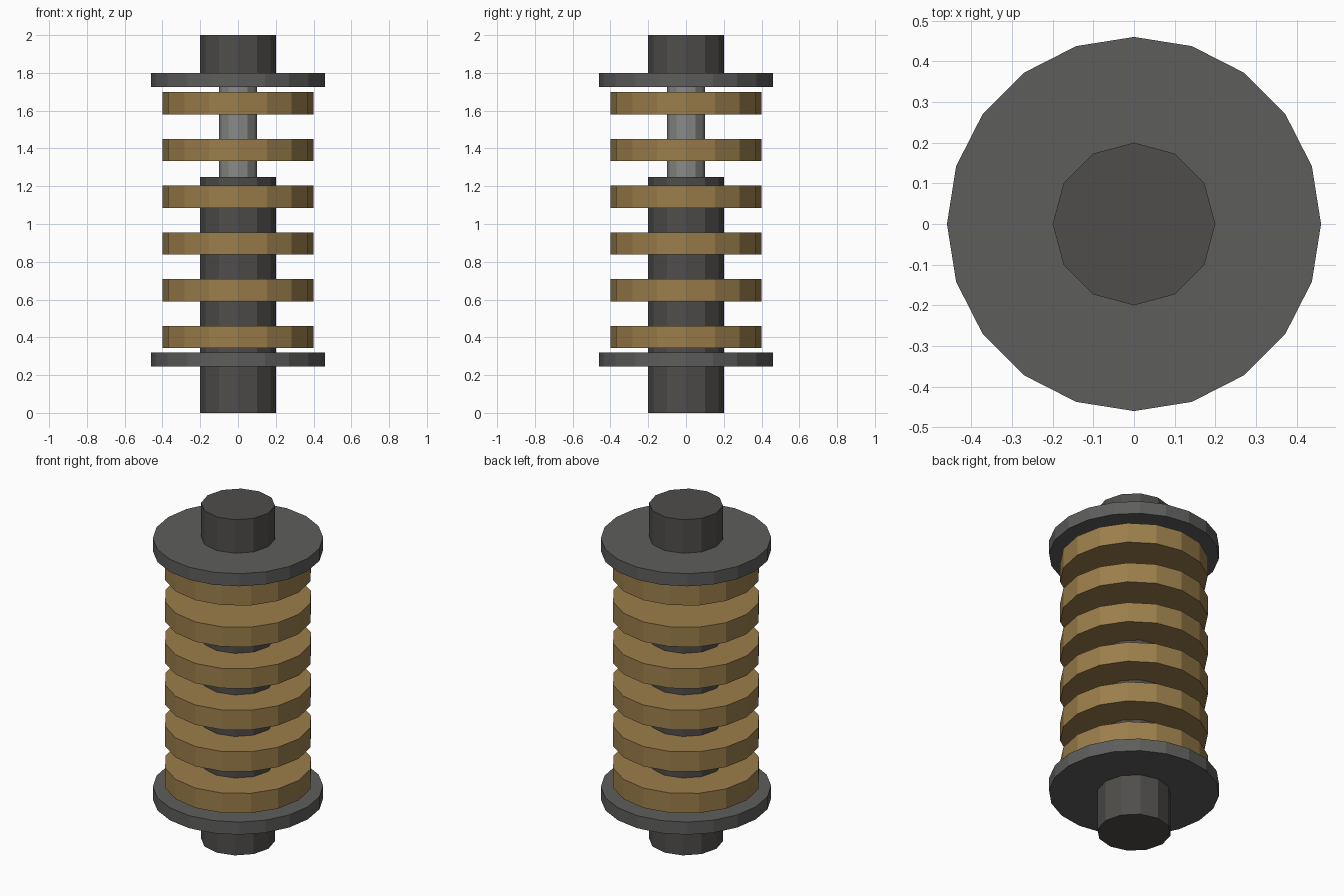
import bpy

if "Cube" in bpy.data.objects:
    bpy.data.objects.remove(bpy.data.objects["Cube"])


def material(name, rgb):
    m = bpy.data.materials.new(name)
    m.diffuse_color = (*rgb, 1)
    m.use_nodes = True
    m.node_tree.nodes["Principled BSDF"].inputs["Base Color"].default_value = m.diffuse_color
    return m


def cylinder(name, radius, z0, z1, sides, mat):
    # Blender starts the circle on +y; these side counts are multiples of 4,
    # so corners also land on the x axis
    bpy.ops.mesh.primitive_cylinder_add(
        vertices=sides, radius=radius, depth=z1 - z0, location=(0, 0, (z0 + z1) / 2))
    ob = bpy.context.object
    ob.name = name
    ob.data.materials.append(mat)
    return ob


dark = material("dark_metal", (0.08, 0.075, 0.07))
steel = material("flange_metal", (0.11, 0.11, 0.108))
bright = material("rod_metal", (0.25, 0.25, 0.24))
brass = material("coil_brown", (0.33, 0.21, 0.07))

# Damper body, thin piston rod and top mount
cylinder("damper_body", 0.2, 0, 1.25, 12, dark)
cylinder("piston_rod", 0.1, 1.2, 1.99, 12, bright)
cylinder("top_mount", 0.2, 1.76, 2.0, 12, dark)

# Spring seats
cylinder("lower_spring_seat", 0.46, 0.245, 0.32, 20, steel)
cylinder("upper_spring_seat", 0.46, 1.725, 1.8, 20, steel)

# Spring turns as stacked discs
for i in range(6):
    z = 0.343 + 0.2475 * i
    cylinder(f"spring_turn_{i + 1}", 0.4, z, z + 0.118, 16, brass)
